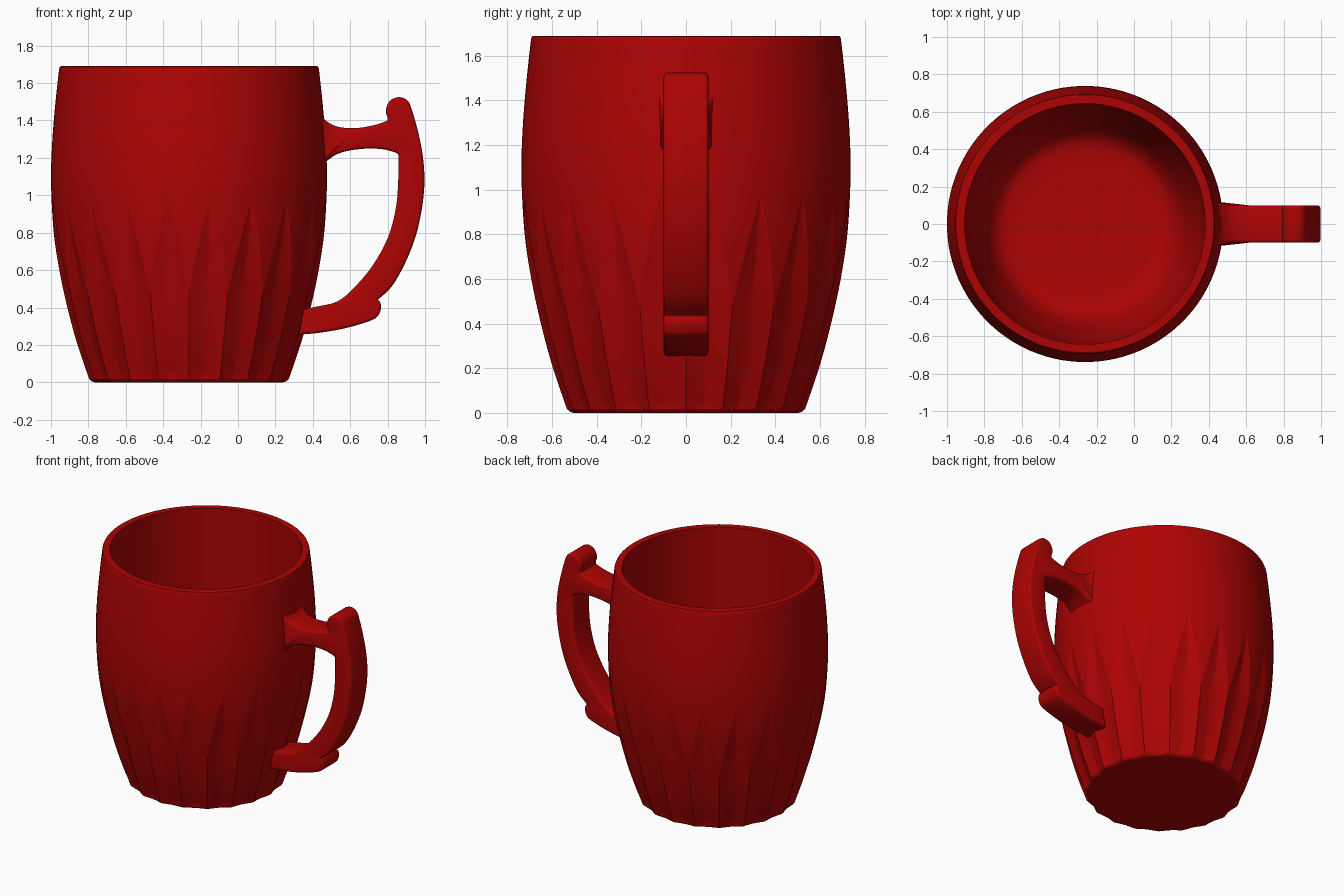
import bpy, bmesh, math
from mathutils import Vector

if "Cube" in bpy.data.objects:
    bpy.data.objects.remove(bpy.data.objects["Cube"])

CX, FLUTES = -0.262, 20
SECTOR = 2 * math.pi / FLUTES
FLUTE_TOP, FLUTE_MEET = 0.975, 0.48

red = bpy.data.materials.new("red_glaze")
red.diffuse_color = (0.42, 0.001, 0.001, 1)
red.use_nodes = True
red.node_tree.nodes["Principled BSDF"].inputs["Base Color"].default_value = red.diffuse_color


def spline(pts, steps):
    """Catmull-Rom curve through 2D points."""
    n, out = len(pts), []
    P = [Vector(p) for p in pts]
    for i in range(n - 1):
        a, b, c, d = (P[max(0, min(n - 1, i + k))] for k in (-1, 0, 1, 2))
        for s in range(steps):
            t = s / steps
            out.append(0.5 * (2 * b + (c - a) * t + (2 * a - 5 * b + 4 * c - d) * t * t
                              + (3 * b - a - 3 * c + d) * t ** 3))
    return out + [P[-1]]


def finish(bm, name, angle):
    bmesh.ops.recalc_face_normals(bm, faces=bm.faces[:])
    me = bpy.data.meshes.new(name)
    bm.to_mesh(me)
    bm.free()
    ob = bpy.data.objects.new(name, me)
    bpy.context.collection.objects.link(ob)
    me.materials.append(red)
    bpy.ops.object.select_all(action='DESELECT')
    ob.select_set(True)
    bpy.context.view_layer.objects.active = ob
    bpy.ops.object.shade_smooth_by_angle(angle=math.radians(angle))
    return ob


# Mug body: barrel profile with pointed flutes, then rim and hollow inside
barrel = spline([(0.54, 0.035), (0.602, 0.22), (0.655, 0.42), (0.697, 0.62), (0.725, 0.82),
                 (0.738, 1.07), (0.732, 1.28), (0.716, 1.48), (0.695, 1.675)], 6)
inner = spline([(0.643, 1.688), (0.643, 1.4), (0.643, 1.1), (0.64, 0.85),
                (0.615, 0.6), (0.572, 0.4), (0.53, 0.25), (0.485, 0.17), (0.42, 0.13), (0.3, 0.12)], 4)
profile = [Vector(p) for p in ((0.505, 0.0), (0.52, 0.005), (0.533, 0.017))] + barrel
profile += [Vector(p) for p in ((0.691, 1.687), (0.685, 1.69), (0.646, 1.69))] + inner
n_outer = 3 + len(barrel)

bm = bmesh.new()
rings = []
for i, (r, z) in enumerate(profile):
    outer = i < n_outer
    open_ = max(0.0, min(1.0, (FLUTE_TOP - z) / (FLUTE_TOP - FLUTE_MEET))) if outer else 0.0
    half = SECTOR / 2 * open_ ** 0.85
    depth = 0.024 * min(1, open_ * 1.5)
    if outer and z < 0.035:
        depth *= 0.55 + 0.45 * z / 0.035
    ring = []
    for k in range(FLUTES):
        mid = (k + 0.5) * SECTOR
        # columns across the flute, then across the land up to the next flute
        cols = [(u * half, depth * (1 - abs(u) ** 1.5)) for u in (-1, -.67, -.33, 0, .33, .67, 1)]
        cols += [(half + f * (SECTOR - 2 * half), 0) for f in (.2, .4, .6, .8)]
        for a, d in cols:
            a += mid
            ring.append(bm.verts.new((CX + (r - d) * math.cos(a), (r - d) * math.sin(a), z)))
    rings.append(ring)
for a, b in zip(rings, rings[1:]):
    for j in range(len(a)):
        k = (j + 1) % len(a)
        bm.faces.new((a[j], a[k], b[k], b[j]))
for ring, z in ((rings[0], 0.0), (rings[-1], 0.12)):
    c = bm.verts.new((CX, 0, z))
    for j in range(len(ring)):
        bm.faces.new((ring[j], ring[(j + 1) % len(ring)], c))
bmesh.ops.remove_doubles(bm, verts=bm.verts[:], dist=0.0008)
finish(bm, "mug_body", 14)

# Handle: side outline made of smooth runs, filled and extruded with rounded edges
runs = [
    # top of the upper arm
    [(0.44, 1.435), (0.475, 1.395), (0.54, 1.365), (0.64, 1.36), (0.74, 1.378), (0.80, 1.40)],
    # thumb knob and outer back
    [(0.80, 1.415), (0.79, 1.455), (0.812, 1.505), (0.86, 1.525), (0.908, 1.505), (0.932, 1.45),
     (0.965, 1.33), (0.988, 1.21), (0.997, 1.08), (0.985, 0.94), (0.95, 0.78), (0.89, 0.63),
     (0.82, 0.51), (0.745, 0.44)],
    # heel and underside
    [(0.757, 0.435), (0.765, 0.41), (0.757, 0.37), (0.73, 0.34), (0.65, 0.31), (0.54, 0.282),
     (0.42, 0.263), (0.325, 0.255)],
    # top of the lower arm and inner grip
    [(0.35, 0.39), (0.42, 0.405), (0.53, 0.432), (0.62, 0.505), (0.72, 0.625), (0.80, 0.77),
     (0.842, 0.92), (0.856, 1.06), (0.858, 1.218)],
    # underside of the upper arm
    [(0.845, 1.228), (0.78, 1.245), (0.70, 1.25), (0.60, 1.24), (0.52, 1.215), (0.44, 1.155)],
]
outline = [p for run in runs for p in spline(run, 4)]
BEV = 0.016
cu = bpy.data.curves.new("handle_outline", 'CURVE')
cu.dimensions, cu.fill_mode = '2D', 'BOTH'
cu.extrude, cu.bevel_depth, cu.bevel_resolution, cu.offset = 0.1 - BEV, BEV, 2, -BEV
sp = cu.splines.new('POLY')
sp.points.add(len(outline) - 1)
for p, (x, z) in zip(sp.points, outline):
    p.co = (x, z, 0, 1)
sp.use_cyclic_u = True
tmp = bpy.data.objects.new("handle_outline", cu)
bpy.context.collection.objects.link(tmp)
bpy.context.view_layer.update()
bm = bmesh.new()
bm.from_mesh(tmp.to_mesh())
tmp.to_mesh_clear()
bpy.data.objects.remove(tmp)
bmesh.ops.remove_doubles(bm, verts=bm.verts[:], dist=0.0005)
for v in bm.verts:
    x, z, y = v.co
    # small flare where the upper arm meets the body
    y *= 1 + (4.0 * max(0, 0.5 - x) if z > 1 else 0)
    v.co = (x, -y, z)
finish(bm, "handle", 35)
